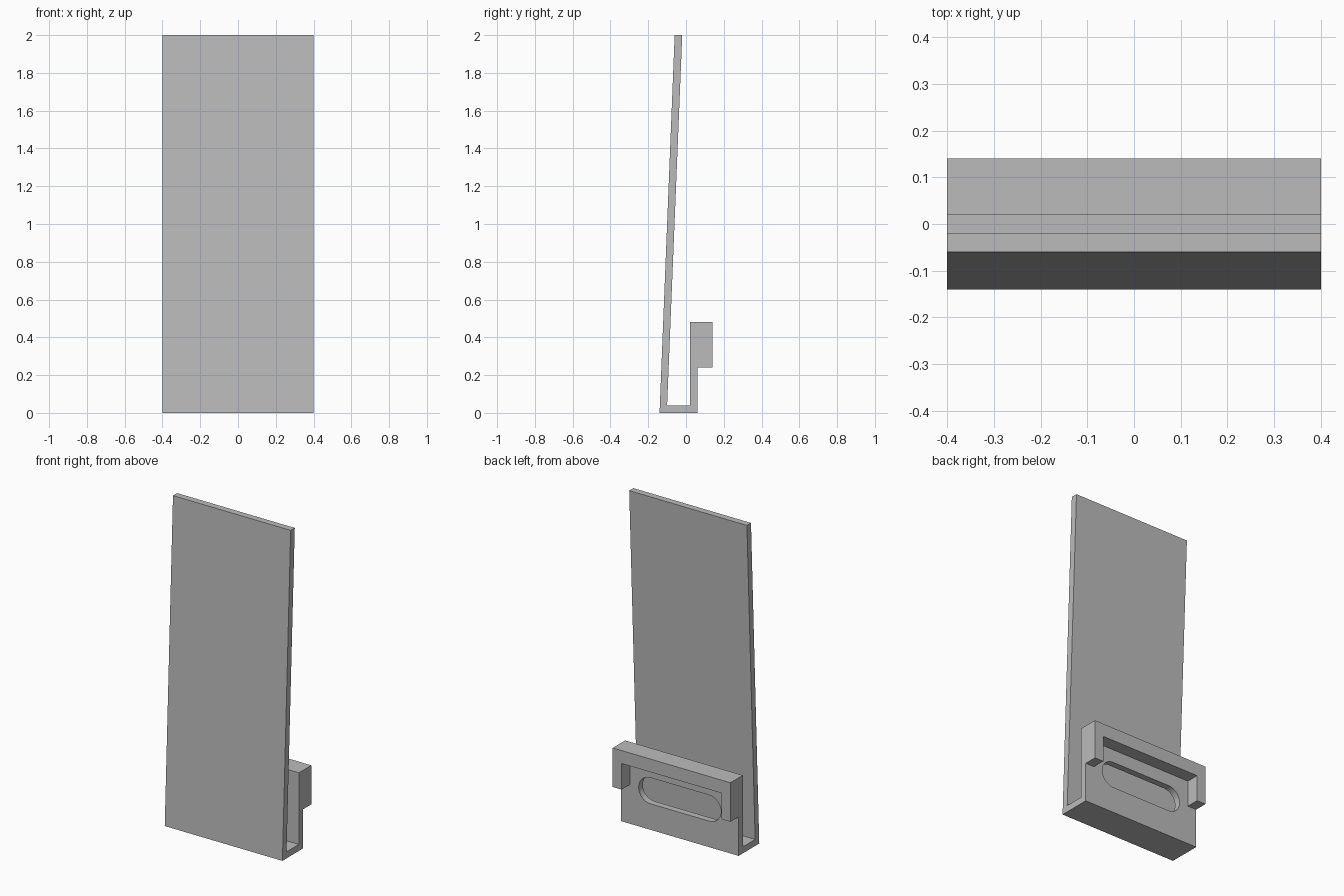
import bpy
import bmesh
from math import pi, cos, sin
from mathutils import Vector

cube = bpy.data.objects.get("Cube")
if cube:
    bpy.data.objects.remove(cube, do_unlink=True)

grey = bpy.data.materials.new("plain grey")
grey.use_nodes = True
colour = (0.5, 0.5, 0.5, 1)
grey.diffuse_color = colour
grey.node_tree.nodes["Principled BSDF"].inputs["Base Color"].default_value = colour


def extrude(name, outline, offset):
    """Solid made by sweeping a closed outline along an offset."""
    bm = bmesh.new()
    face = bm.faces.new([bm.verts.new(p) for p in outline])
    swept = bmesh.ops.extrude_face_region(bm, geom=[face], use_keep_orig=True)
    verts = [g for g in swept["geom"] if isinstance(g, bmesh.types.BMVert)]
    bmesh.ops.translate(bm, verts=verts, vec=Vector(offset))
    bmesh.ops.recalc_face_normals(bm, faces=bm.faces)
    mesh = bpy.data.meshes.new(name)
    bm.to_mesh(mesh)
    bm.free()
    mesh.materials.append(grey)
    obj = bpy.data.objects.new(name, mesh)
    bpy.context.collection.objects.link(obj)
    return obj


HALF = 0.4

# Leaning front panel, floor and short back wall in one folded profile
side = [(-0.14, 0), (0.06, 0), (0.06, 0.48), (0.02, 0.48), (0.02, 0.04),
        (-0.10, 0.04), (-0.02, 2), (-0.06, 2)]
holder = extrude("folded_holder", [(-HALF, y, z) for y, z in side], (2 * HALF, 0, 0))

# Rounded slot through the back wall
steps = 16
radius, reach, height = 0.08, 0.20, 0.24
slot = []
for end, start in ((1, -pi / 2), (-1, pi / 2)):
    for i in range(steps + 1):
        a = start + pi * i / steps
        slot.append((end * reach + radius * cos(a), 0, height + radius * sin(a)))
cutter = extrude("slot_cutter", slot, (0, 0.1, 0))
cutter.hide_render = True

cut = holder.modifiers.new("slot", "BOOLEAN")
cut.operation = "DIFFERENCE"
cut.solver = "EXACT"
cut.object = cutter
bpy.context.view_layer.update()
graph = bpy.context.evaluated_depsgraph_get()
mesh = bpy.data.meshes.new_from_object(holder.evaluated_get(graph))
holder.modifiers.clear()
holder.data = mesh
bpy.data.objects.remove(cutter, do_unlink=True)

# Hooked rim on the back: a top lip with an arm down each side
inner = HALF - 0.06
rim = [(-HALF, 0.24), (-HALF, 0.48), (HALF, 0.48), (HALF, 0.24),
       (inner, 0.24), (inner, 0.40), (-inner, 0.40), (-inner, 0.24)]
extrude("back_rim", [(x, 0.06, z) for x, z in rim], (0, 0.08, 0))

# Smooth slot ends, sharp edges elsewhere
bpy.ops.object.select_all(action="DESELECT")
holder.select_set(True)
bpy.context.view_layer.objects.active = holder
bpy.ops.object.shade_smooth_by_angle(angle=pi / 6)
